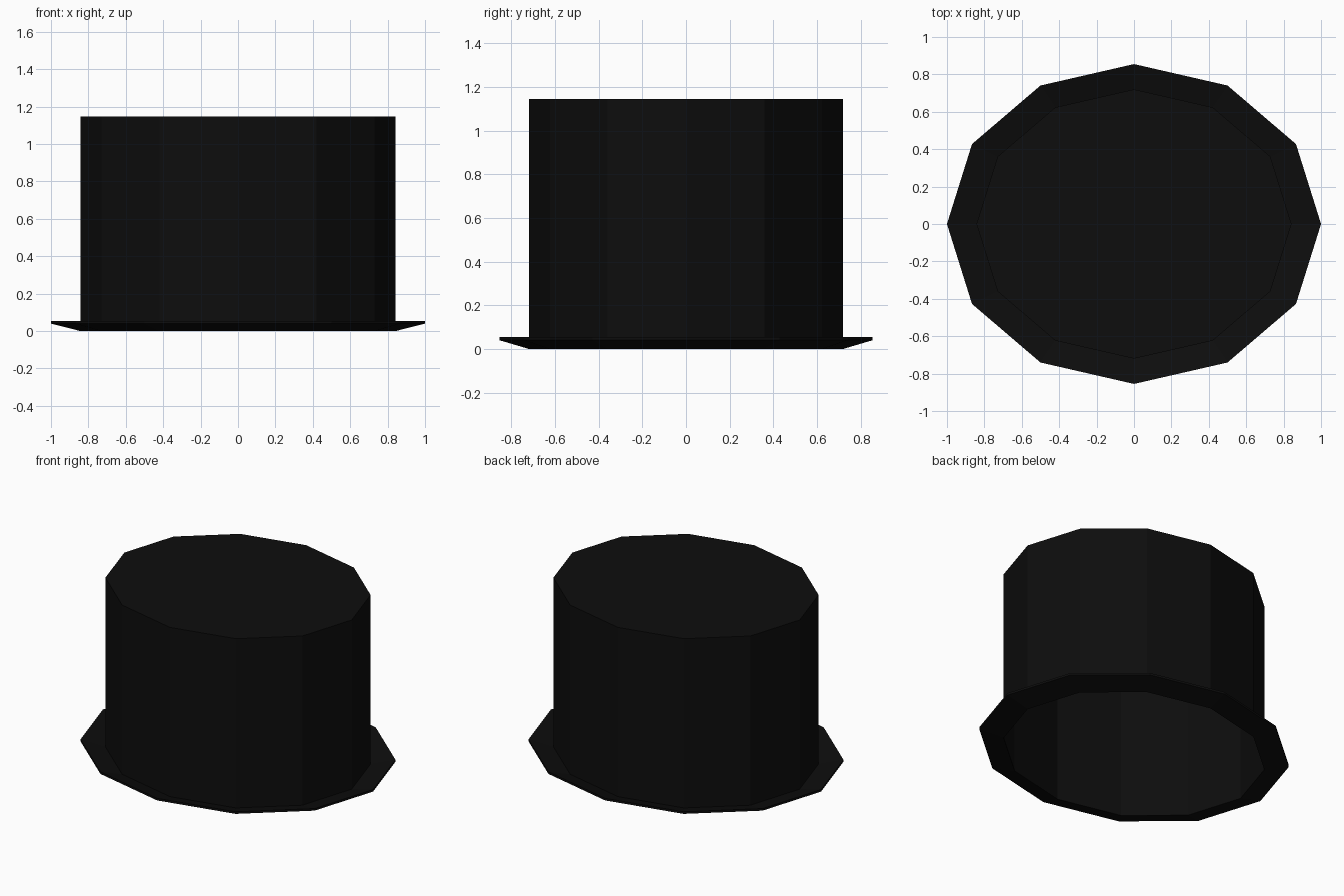
import bpy, bmesh, math

if "Cube" in bpy.data.objects:
    bpy.data.objects.remove(bpy.data.objects["Cube"])

SIDES = 12
DEPTH = 0.855  # the hat is an oval, narrower front to back

black = bpy.data.materials.new("black felt")
black.diffuse_color = (0.004, 0.004, 0.004, 1)
black.use_nodes = True
black.node_tree.nodes["Principled BSDF"].inputs["Base Color"].default_value = black.diffuse_color


def oval_lathe(name, profile, loop=False, cap_top=False):
    """Sweep (radius, height) points around a 12-sided oval."""
    bm = bmesh.new()
    angles = [2 * math.pi * i / SIDES for i in range(SIDES)]
    rings = [[bm.verts.new((r * math.cos(a), r * DEPTH * math.sin(a), z))
              for a in angles] for r, z in profile]
    pairs = list(zip(rings, rings[1:]))
    if loop:
        pairs.append((rings[-1], rings[0]))
    for low, high in pairs:
        for i in range(SIDES):
            j = (i + 1) % SIDES
            bm.faces.new((low[i], low[j], high[j], high[i]))
    if cap_top:
        bm.faces.new(rings[-1])
    bmesh.ops.recalc_face_normals(bm, faces=bm.faces)
    mesh = bpy.data.meshes.new(name)
    bm.to_mesh(mesh)
    bm.free()
    mesh.materials.append(black)
    obj = bpy.data.objects.new(name, mesh)
    bpy.context.collection.objects.link(obj)
    return obj


# Hollow crown, open underneath
oval_lathe("crown", [(0.842, 0.0), (0.842, 1.146)], cap_top=True)

# Thin brim, turned slightly up at the rim
oval_lathe("brim", [(0.842, 0.0), (1.0, 0.04), (1.0, 0.054), (0.842, 0.014)],
           loop=True)
